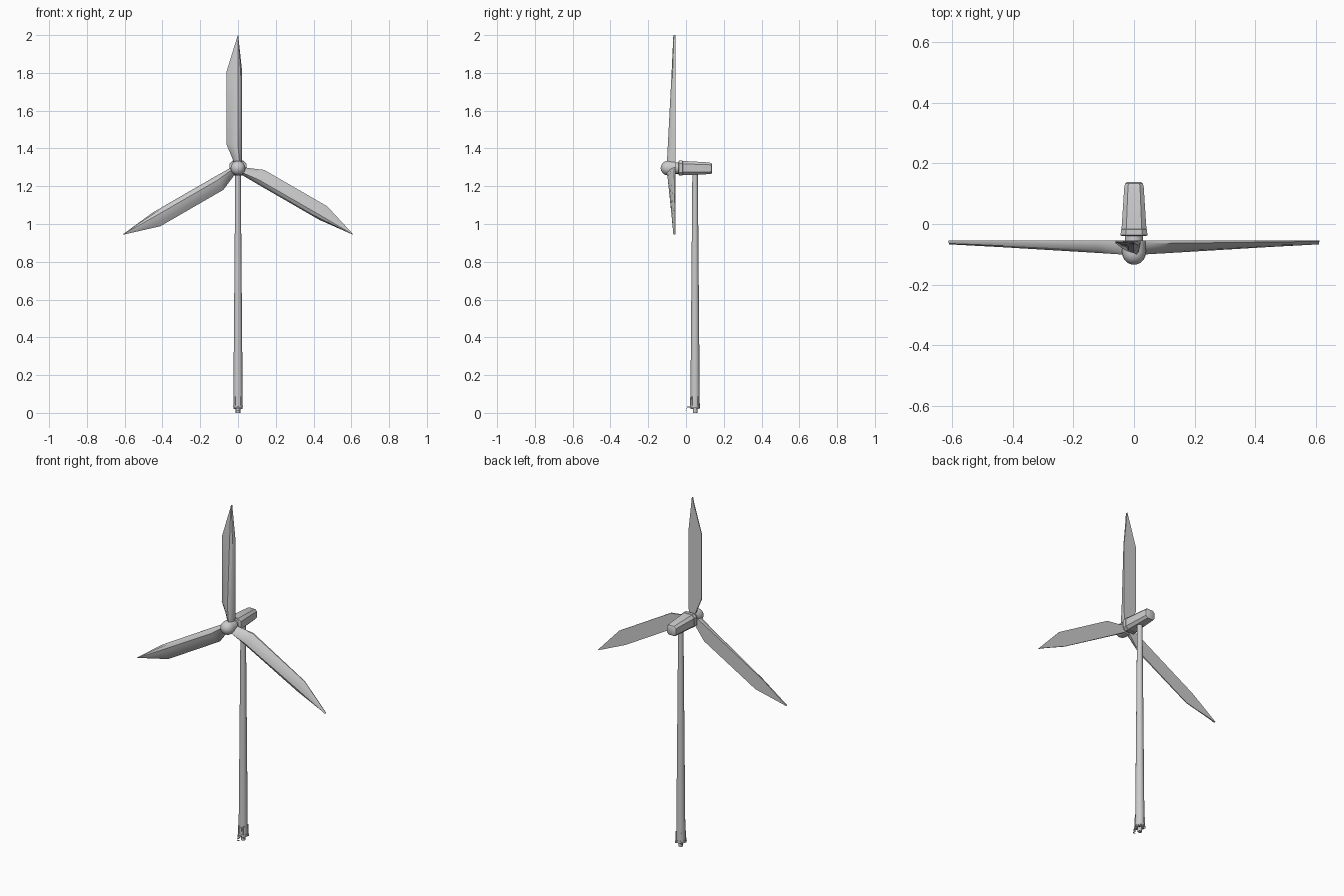
import bpy, bmesh, math
from mathutils import Matrix, Vector

if "Cube" in bpy.data.objects:
    bpy.data.objects.remove(bpy.data.objects["Cube"])

HUB_Z = 1.296
TOWER_Y = 0.048


def loft(name, rings, angle=35):
    """Skin equal-length point rings into a capped solid."""
    bm = bmesh.new()
    loops = [[bm.verts.new(p) for p in ring] for ring in rings]
    for a, b in zip(loops, loops[1:]):
        for i in range(len(a)):
            j = (i + 1) % len(a)
            bm.faces.new((a[i], a[j], b[j], b[i]))
    bm.faces.new(loops[0][::-1])
    bm.faces.new(loops[-1])
    bmesh.ops.recalc_face_normals(bm, faces=bm.faces)
    me = bpy.data.meshes.new(name)
    bm.to_mesh(me)
    bm.free()
    ob = bpy.data.objects.new(name, me)
    bpy.context.collection.objects.link(ob)
    bpy.ops.object.select_all(action='DESELECT')
    ob.select_set(True)
    bpy.context.view_layer.objects.active = ob
    bpy.ops.object.shade_smooth_by_angle(angle=math.radians(angle))
    return ob


def turned(name, profile, center, axis, sides):
    """Round part from (position, radius) pairs along the y or z axis."""
    rings = []
    for t, r in profile:
        ring = []
        for i in range(sides):
            a = 2 * math.pi * i / sides
            u, v = r * math.cos(a), r * math.sin(a)
            ring.append(Vector(center) + Vector((u, v, t) if axis == 'z' else (u, t, v)))
        rings.append(ring)
    return loft(name, rings)


def box(name, center, size, turn=0):
    rot = Matrix.Rotation(turn, 3, 'Z')
    x, y, z = (s / 2 for s in size)
    rings = [[Vector(center) + rot @ Vector((sx * x, sy * y, sz * z))
              for sx, sy in ((-1, -1), (1, -1), (1, 1), (-1, 1))] for sz in (-1, 1)]
    return loft(name, rings)


# Tapered tower
turned("tower", [(0.025, 0.025), (1.27, 0.0145)], (0, TOWER_Y, 0), 'z', 16)

# Spinner: domed nose with a straight skirt, then the shaft
dome = [(-0.095 - 0.039 * math.cos(a), 0.039 * math.sin(a))
        for a in [math.radians(d) for d in (4, 18, 36, 54, 72, 90)]]
turned("spinner", dome + [(-0.055, 0.038)], (0, 0, HUB_Z), 'y', 20)
turned("shaft", [(-0.06, 0.03), (-0.03, 0.03)], (0, 0, HUB_Z), 'y', 16)

# Nacelle: chamfered box sections (y, half width, bottom, top)
sections = [(-0.040, 0.040, 1.260, 1.333), (-0.037, 0.044, 1.257, 1.336),
            (-0.018, 0.043, 1.257, 1.336), (-0.017, 0.041, 1.259, 1.334),
            (0.122, 0.032, 1.264, 1.326), (0.134, 0.029, 1.266, 1.322),
            (0.138, 0.022, 1.273, 1.315)]
rings = []
for y, w, b, t in sections:
    c = w * 0.38
    rings.append([(-w + c, y, b), (w - c, y, b), (w, y, b + c), (w, y, t - c),
                  (w - c, y, t), (-w + c, y, t), (-w, y, t - c), (-w, y, b + c)])
loft("nacelle", rings)

# Blades: flat back, bulged front; stations (radius, left, right, thickness)
stations = [(0.025, -0.020, 0.020, 0.046), (0.050, -0.029, 0.021, 0.045),
            (0.125, -0.061, 0.022, 0.041), (0.510, -0.061, 0.022, 0.021),
            (0.704, -0.001, 0.001, 0.012)]
foil = [(0, 0), (0, 0.2), (0.25, 0.6), (0.5, 0.87), (0.72, 1), (0.9, 0.75), (1, 0.25), (1, 0)]
for k in range(3):
    rot = Matrix.Rotation(math.radians(120 * k), 3, 'Y')
    rings = [[rot @ Vector((l + (r - l) * u, -0.055 - d * v, rad)) + Vector((0, 0, HUB_Z))
              for u, v in foil] for rad, l, r, d in stations]
    loft(f"blade_{k + 1}", rings, 32)

# Tower foot: stub, base ring, and small equipment boxes around it
turned("foot_stub", [(0.0, 0.012), (0.03, 0.012)], (0, TOWER_Y, 0), 'z', 12)
turned("base_ring", [(0.032, 0.027), (0.04, 0.027)], (0, TOWER_Y, 0), 'z', 16)
for k in range(4):
    a = math.radians(45 + 90 * k)
    p = (0.022 * math.cos(a), TOWER_Y + 0.022 * math.sin(a), 0.06)
    box(f"base_rib_{k + 1}", p, (0.012, 0.008, 0.055), a)
    q = (0.023 * math.cos(a), TOWER_Y + 0.023 * math.sin(a), 0.026)
    box(f"base_foot_{k + 1}", q, (0.016, 0.006, 0.012), a)

# Door, landing and steps at the front of the tower
box("door", (0, TOWER_Y - 0.024, 0.06), (0.014, 0.006, 0.045))
box("landing", (0, 0.017, 0.031), (0.014, 0.026, 0.004))
for k in range(2):
    box(f"step_{k + 1}", (0, 0.003 - 0.002 * k, 0.024 - 0.01 * k), (0.014, 0.005, 0.003))
